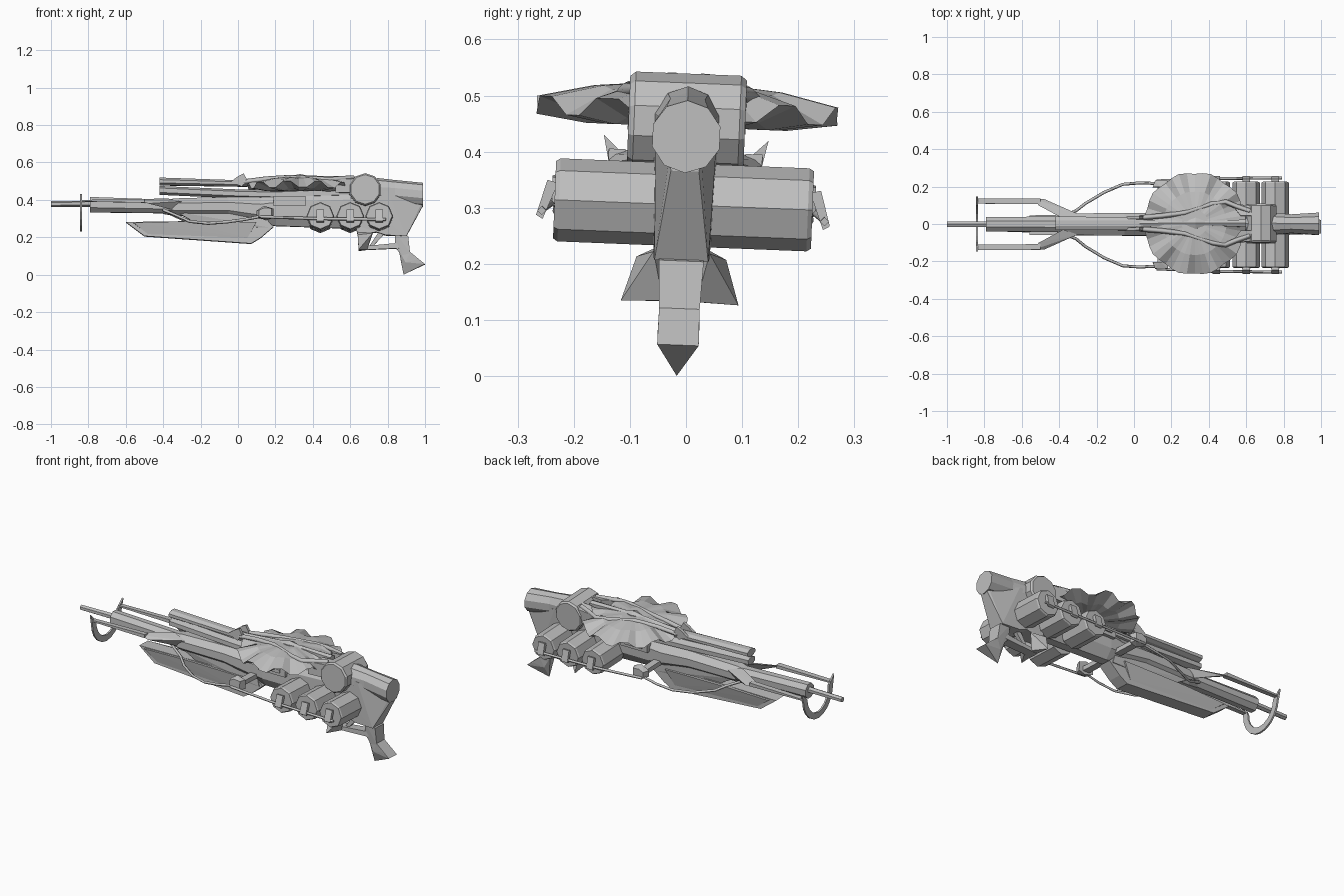
import bpy, bmesh, math
from mathutils import Matrix, Vector

cube = bpy.data.objects.get("Cube")
if cube:
    bpy.data.objects.remove(cube, do_unlink=True)

grey = bpy.data.materials.new("plain grey")
grey.use_nodes = True
TONE = (0.52, 0.52, 0.52, 1)
grey.diffuse_color = TONE
grey.node_tree.nodes["Principled BSDF"].inputs["Base Color"].default_value = TONE

# The whole gun leans slightly about its long axis
PIVOT = Vector((0, 0, 0.42))
REST = Vector((0, 0, 0.415))
LEAN = Matrix.Translation(REST) @ Matrix.Rotation(-0.04, 4, 'X') @ Matrix.Translation(-PIVOT)
SIDES = (("left", 1), ("right", -1))


def add(name, data):
    data.transform(LEAN)
    data.materials.append(grey)
    ob = bpy.data.objects.new(name, data)
    bpy.context.collection.objects.link(ob)
    return ob


def finish(name, bm):
    bmesh.ops.recalc_face_normals(bm, faces=bm.faces[:])
    me = bpy.data.meshes.new(name)
    bm.to_mesh(me)
    bm.free()
    return add(name, me)


def hull(name, points):
    bm = bmesh.new()
    for p in points:
        bm.verts.new(p)
    bmesh.ops.convex_hull(bm, input=bm.verts[:])
    loose = [v for v in bm.verts if not v.link_faces]
    bmesh.ops.delete(bm, geom=loose, context='VERTS')
    return finish(name, bm)


def pair(points):
    """Mirror points across the centre plane."""
    return [(x, s * y, z) for x, y, z in points for s in (1, -1)]


def skin(name, rings):
    """Bridge equal closed rings of points and cap both ends."""
    bm = bmesh.new()
    rings = [[bm.verts.new(p) for p in ring] for ring in rings]
    n = len(rings[0])
    for a, b in zip(rings, rings[1:]):
        for i in range(n):
            j = (i + 1) % n
            bm.faces.new((a[i], a[j], b[j], b[i]))
    bm.faces.new(rings[0])
    bm.faces.new(rings[-1])
    return finish(name, bm)


def loft(name, sections, n=8):
    """Skin many-sided sections (x, half width, bottom, top) along x."""
    k = 1 / math.cos(math.pi / n)
    turns = [(i + 0.5) * math.tau / n for i in range(n)]
    return skin(name, [[(x, w * k * math.cos(a), (lo + hi) / 2 + (hi - lo) / 2 * k * math.sin(a))
                        for a in turns] for x, w, lo, hi in sections])


def prism(name, profile, y0, y1):
    """Extrude an (x, z) outline across y."""
    return skin(name, [[(x, y, z) for x, z in profile] for y in (y0, y1)])


def box(name, x0, x1, y0, y1, z0, z1):
    return prism(name, [(x0, z0), (x1, z0), (x1, z1), (x0, z1)], y0, y1)


def ngon(cx, cz, r, n, phase=0.5):
    return [(cx + r * math.cos((i + phase) * math.tau / n),
             cz + r * math.sin((i + phase) * math.tau / n)) for i in range(n)]


def tube(name, points, radius):
    cu = bpy.data.curves.new(name, 'CURVE')
    cu.dimensions = '3D'
    cu.bevel_depth = radius
    cu.bevel_resolution = 0
    cu.use_fill_caps = True
    sp = cu.splines.new('POLY')
    sp.points.add(len(points) - 1)
    for p, co in zip(sp.points, points):
        p.co = (*co, 1)
    return add(name, cu)


# Main barrel and receiver
loft("muzzle_rod", [(-1, .014, .37, .396), (-.7, .016, .37, .4)], 6)
loft("main_barrel", [(-.79, .038, .338, .42), (-.36, .042, .333, .405)])
loft("receiver", [(-.4, .04, .33, .4), (-.34, .058, .32, .412), (-.05, .06, .315, .42),
                  (.12, .06, .28, .42), (.2, .065, .265, .44), (.62, .06, .25, .47)])
loft("upper_barrel", [(-.42, .036, .482, .524), (.05, .034, .475, .508)])
loft("upper_barrel_rail", [(-.42, .03, .435, .476), (.02, .035, .415, .457),
                           (.2, .04, .41, .455), (.6, .05, .42, .47)], 6)

# Keel under the receiver
prism("foregrip_keel", [(-.6, .285), (-.5, .21), (.07, .17), (.12, .2), (.19, .26),
                        (.15, .3), (-.25, .29)], -.04, .04)
hull("foregrip_shoulder", pair([(-.56, .052, .28), (-.3, .055, .288), (-.48, .04, .22),
                                (.1, .055, .285), (.05, .04, .2)]))
hull("keel_neck", pair([(-.33, .04, .34), (.15, .045, .34), (-.2, .03, .265), (.17, .045, .255)]))

# Open ring and prongs around the muzzle
ring_sections = []
steps = 10
for i in range(steps + 1):
    a = math.pi * (1 + i / steps)
    ring_sections.append([(x, r * math.cos(a), .385 + (r + .015) * math.sin(a))
                          for x, r in ((-.845, .135), (-.835, .135), (-.835, .1), (-.845, .1))])
skin("muzzle_ring", ring_sections)
for side, s in SIDES:
    hull("ring_tip_" + side, [(x, s * y, z) for x in (-.845, -.835)
                              for y, z in ((.1, .385), (.135, .375), (.147, .43))])
    hull("prong_" + side, [(x, s * y, z) for x, y, ys, zs in
                           ((-.845, .124, .014, .004), (-.5, .122, .015, .01))
                           for y in (y - ys, y + ys) for z in (.395 - zs, .395 + zs)])
    hull("prong_root_" + side, [(-.53, s * .135, .395), (-.48, s * .135, .38), (-.51, s * .1, .405),
                                (-.38, s * .03, .412), (-.3, s * .055, .395), (-.35, s * .05, .35)])

# Shallow pleated dish
n = 40
dish = []
for r, z, wave in ((.07, .526, 0), (.17, .514, .003), (.272, .478, .016), (.18, .455, .006), (.06, .45, 0)):
    ring = []
    for i in range(n):
        a = i * math.tau / n
        sign = 1 if i % 4 < 2 else -1
        rr = r + wave * 0.35 * math.cos(a * 10)
        ring.append((.325 + rr * math.cos(a), rr * math.sin(a), z + wave * sign))
    dish.append(ring)
skin("pleated_dish", dish)

# Spine, yoke and arms over the dish
loft("dish_spine", [(.03, .02, .48, .51), (.28, .012, .5, .53), (.33, .03, .5, .54),
                    (.38, .012, .5, .532), (.6, .02, .5, .53)], 6)
for side, s in SIDES:
    path = [(.03, .03, .5), (.15, .04, .515), (.27, .055, .522), (.42, .105, .513),
            (.49, .115, .508), (.55, .09, .515), (.62, .065, .52)]
    tube("dish_arm_" + side, [(x, s * y, z) for x, y, z in path], .014)
    hull("yoke_" + side, [(x, s * y, z) for x, y, top in
                          ((.52, .105, .51), (.57, .04, .525), (.65, .04, .53), (.63, .095, .515))
                          for z in (.44, top)])
    # Front sight blades and slotted side plate
    prism("sight_blade_" + side, [(-.04, .5), (0, .53), (.03, .545), (.05, .51), (.02, .475)],
          s * .022, s * .038)
    box("side_plate_" + side, .19, .36, s * .05, s * .085, .37, .422)
    box("side_plate_rib_" + side, .22, .33, s * .085, s * .093, .388, .407)

# Cross drum, stock and grip
hull("cross_drum", [(x, s * y, z) for s in (1, -1) for r, y in ((.087, .094), (.079, .104))
                    for x, z in ngon(.68, .457, r, 10)])
loft("stock_tube", [(.6, .055, .4, .5), (.75, .058, .38, .518), (.84, .05, .385, .508),
                    (.99, .06, .37, .493)], 10)
hull("stock_body", pair([(.6, .06, .45), (.8, .055, .45), (.987, .028, .4), (.987, .025, .37),
                         (.9, .048, .21), (.79, .05, .215), (.62, .05, .27)]))
hull("stock_underside", pair([(.62, .05, .3), (.64, .05, .215), (.72, .05, .228), (.85, .04, .25)]))
hull("grip_neck", pair([(.84, .035, .23), (.91, .04, .21), (.84, .025, .15),
                        (.92, .036, .12), (.885, .028, .1)]))
hull("grip_foot", pair([(.86, .025, .135), (.92, .036, .125), (.895, .03, .07),
                        (1, .037, .06), (.96, .037, .085)]) + [(.885, 0, .005)])
hull("trigger_guard", pair([(.65, .025, .135), (.66, .025, .155), (.82, .025, .165),
                            (.8, .02, .145), (.87, .03, .175), (.86, .03, .145)]))
for side, s in SIDES:
    hull("guard_fin_" + side, [(.64, s * .03, .24), (.72, s * .05, .225), (.64, s * .08, .215),
                               (.645, s * .105, .135), (.69, s * .03, .138), (.65, s * .02, .138)])
hull("trigger", pair([(.75, .012, .23), (.79, .012, .23), (.7, .01, .155), (.72, .01, .155)]))

# Canisters with clasps, linking rod, regulator and feed hose
for side, s in SIDES:
    for i, x in enumerate((.44, .6, .755)):
        tag = f"{side}_{i + 1}"
        hull("canister_" + tag, [(px, s * y, pz) for r, y in ((.074, .04), (.074, .222), (.069, .23))
                                 for px, pz in ngon(x, .31, r, 8, 0)])
        hull("clasp_" + tag, [(x + dx, s * y, z) for dx in (-.02, .02)
                              for y, z in ((.225, .34), (.244, .345), (.262, .282), (.25, .275))])
    tube("linking_rod_" + side, [(.12, s * .235, .305), (.4, s * .248, .295), (.79, s * .252, .29)], .008)
    hull("regulator_" + side, [(x, s * y, z) for y, d in ((.2, 0), (.235, .012))
                               for x, z in ((.1 + d, .34), (.14, .365 - d), (.19 - d, .35),
                                            (.19 - d, .3), (.15, .287 + d), (.1 + d, .305))])
    box("regulator_bracket_" + side, .125, .165, s * .05, s * .21, .305, .33)
    hose = [(.11, .222, .305), (.03, .225, .29), (-.06, .218, .278), (-.16, .175, .272),
            (-.26, .115, .285), (-.31, .075, .31), (-.4, .04, .35)]
    tube("feed_hose_" + side, [(x, s * y, z) for x, y, z in hose], .008)
